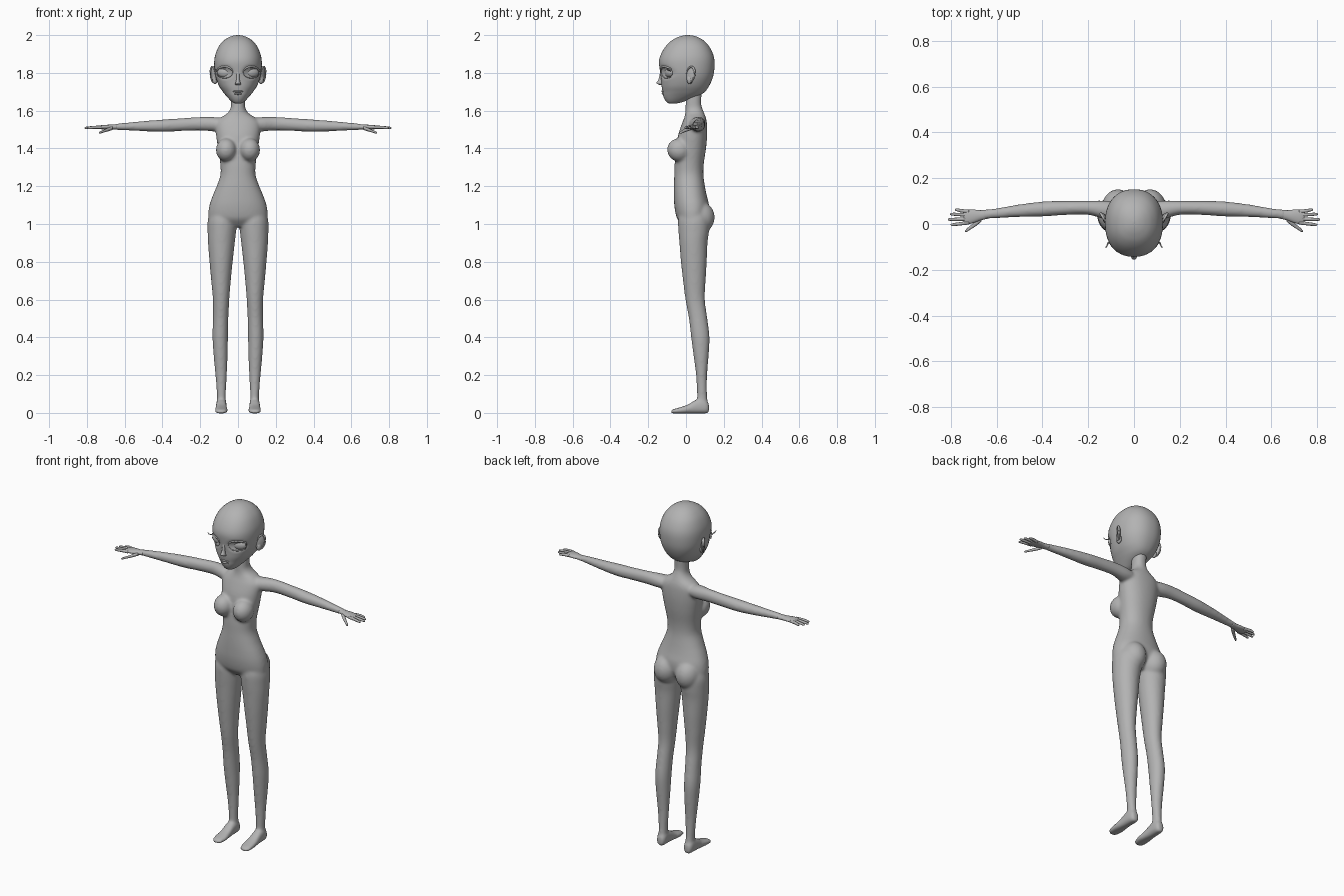
import bpy, bmesh, math
from mathutils import Vector, Matrix
from mathutils.bvhtree import BVHTree

if "Cube" in bpy.data.objects:
    bpy.data.objects.remove(bpy.data.objects["Cube"])

skin = bpy.data.materials.new("plain grey")
skin.diffuse_color = (0.45, 0.45, 0.45, 1)
skin.use_nodes = True
skin.node_tree.nodes["Principled BSDF"].inputs["Base Color"].default_value = skin.diffuse_color


def spline(rows, sub):
    """Catmull-Rom interpolation of section rows."""
    out = []
    for i in range(len(rows) - 1):
        p = [rows[max(i - 1, 0)], rows[i], rows[i + 1], rows[min(i + 2, len(rows) - 1)]]
        for k in range(sub):
            t = k / sub
            out.append([0.5 * (2 * b + (c - a) * t + (2 * a - 5 * b + 4 * c - d) * t * t
                               + (3 * b - a - 3 * c + d) * t ** 3) for a, b, c, d in zip(*p)])
    return out + [list(rows[-1])]


def loft(bm, rows, axis, side=1, power=2.0, seg=32, sub=4):
    """Closed skin through rows of (position, centre1, centre2, radius1, radius2)."""
    rings = []
    for t, c1, c2, r1, r2 in spline(rows, sub):
        ring = []
        for i in range(seg):
            a = 2 * math.pi * i / seg
            c, s = math.cos(a), math.sin(a)
            u = c1 + r1 * math.copysign(abs(c) ** (2 / power), c)
            v = c2 + r2 * math.copysign(abs(s) ** (2 / power), s)
            x, y, z = {"x": (t, u, v), "y": (u, t, v), "z": (u, v, t)}[axis]
            ring.append(bm.verts.new((x * side, y, z)))
        rings.append(ring)
    for a, b in zip(rings, rings[1:]):
        for i in range(seg):
            j = (i + 1) % seg
            bm.faces.new((a[i], a[j], b[j], b[i]))
    bm.faces.new(rings[0])
    bm.faces.new(rings[-1])


def ball(bm, centre, radii, turn=0, tilt=0, seg=32):
    m = (Matrix.Translation(centre) @ Matrix.Rotation(turn, 4, "Z")
         @ Matrix.Rotation(tilt, 4, "X") @ Matrix.Diagonal((*radii, 1)))
    bmesh.ops.create_uvsphere(bm, u_segments=seg, v_segments=seg // 2, radius=1, matrix=m)


def finish(name, bm, mirror=False):
    bmesh.ops.recalc_face_normals(bm, faces=bm.faces)
    me = bpy.data.meshes.new(name)
    bm.to_mesh(me)
    bm.free()
    me.materials.append(skin)
    me.shade_smooth()
    ob = bpy.data.objects.new(name, me)
    bpy.context.collection.objects.link(ob)
    if mirror:
        ob.modifiers.new("mirror", "MIRROR")
    return ob


def span(t, lo1, hi1, lo2, hi2):
    """Section row from its extents."""
    return (t, (lo1 + hi1) / 2, (lo2 + hi2) / 2, (hi1 - lo1) / 2, (hi2 - lo2) / 2)


# Body: torso, neck, legs, feet and arms fused into one smooth skin
bm = bmesh.new()
torso = [(0.985, .05, -.01, .08), (1.02, .145, -.042, .105), (1.05, .157, -.054, .12),
         (1.1, .151, -.062, .122), (1.15, .134, -.064, .11), (1.2, .113, -.064, .1),
         (1.26, .093, -.062, .092), (1.32, .094, -.06, .094), (1.4, .106, -.052, .106),
         (1.47, .116, -.042, .112), (1.53, .118, -.022, .111), (1.56, .095, -.01, .106),
         (1.585, .058, -.004, .097), (1.61, .04, -.003, .087), (1.64, .037, -.002, .08),
         (1.71, .037, .0, .085)]
loft(bm, [span(z, -w, w, f, b) for z, w, f, b in torso], "z", power=2.2, seg=48)
leg = [(.03, .062, .112, .06, .116), (.1, .064, .112, .058, .112), (.2, .059, .12, .053, .112),
       (.3, .055, .129, .04, .12), (.4, .053, .135, .027, .125), (.5, .051, .133, .015, .113),
       (.6, .046, .133, -.003, .1), (.7, .038, .142, -.016, .104), (.8, .028, .151, -.027, .11),
       (.9, .017, .159, -.035, .114), (.96, .01, .161, -.04, .122), (1.02, .006, .16, -.042, .125),
       (1.07, .02, .145, -.03, .11)]
foot = [(-.08, .075, .105, -.003, .012), (-.066, .06, .119, -.003, .02), (-.03, .054, .123, -.003, .03),
        (.01, .057, .12, -.003, .044), (.05, .06, .117, -.003, .068), (.09, .06, .116, -.003, .075),
        (.115, .065, .11, -.003, .06), (.122, .075, .1, .01, .04)]
arm = [(.04, .05, 1.525, .04, .03), (.12, .06, 1.528, .042, .038), (.2, .071, 1.531, .031, .036),
       (.3, .07, 1.526, .031, .034), (.39, .066, 1.521, .033, .033), (.5, .058, 1.518, .028, .027),
       (.6, .047, 1.516, .022, .02), (.66, .041, 1.514, .021, .015)]
for s in (1, -1):
    loft(bm, [span(*r) for r in leg], "z", s)
    loft(bm, [span(*r) for r in foot], "y", s, power=2.6)
    loft(bm, arm, "x", s)
    ball(bm, (.062 * s, -.036, 1.392), (.055, .064, .062), tilt=-.25)   # bust
    ball(bm, (.07 * s, .072, 1.035), (.07, .08, .085))                  # seat
body = finish("body", bm)
rm = body.modifiers.new("fuse", "REMESH")
rm.mode, rm.voxel_size, rm.use_smooth_shade = "VOXEL", 0.007, True
sm = body.modifiers.new("soften", "SMOOTH")
sm.factor, sm.iterations = 0.5, 12

# Hands: palm, four fingers and thumb
bm = bmesh.new()
loft(bm, [(.64, .043, 1.514, .02, .014), (.67, .038, 1.513, .022, .013), (.7, .034, 1.513, .029, .012),
          (.73, .03, 1.512, .032, .01), (.745, .03, 1.511, .028, .006)], "x", seg=20)
for y0, y1, tip in ((.054, .062, .782), (.039, .043, .803), (.022, .02, .812), (.006, -.003, .8)):
    loft(bm, [(.72, y0, 1.512, .008, .008), (.755, (y0 + y1) / 2, 1.512, .0075, .008),
              (tip - .008, y1, 1.509, .006, .006), (tip, y1, 1.508, .002, .002)], "x", seg=12)
loft(bm, [(.665, .025, 1.508, .013, .01), (.69, .003, 1.499, .012, .009), (.712, -.014, 1.491, .009, .007),
          (.731, -.028, 1.484, .007, .006), (.737, -.032, 1.482, .002, .002)], "x", seg=12)
finish("hand", bm, mirror=True)

# Head: smooth skull tapering to the chin, with shallow eye sockets
skull = [(1.638, .016, -.09, -.05), (1.645, .03, -.102, -.02), (1.66, .046, -.113, .02),
         (1.68, .064, -.121, .07), (1.7, .08, -.124, .1), (1.73, .1, -.129, .122),
         (1.77, .116, -.132, .14), (1.81, .124, -.138, .149), (1.86, .126, -.143, .151),
         (1.9, .119, -.132, .143), (1.94, .102, -.108, .123), (1.97, .077, -.078, .095),
         (1.988, .05, -.046, .066), (1.997, .025, -.018, .038), (2.0, .004, .006, .014)]
bm = bmesh.new()
loft(bm, [span(z, -w, w, f, b) for z, w, f, b in skull], "z", power=2.25, seg=80, sub=5)
for v in bm.verts:
    d = ((abs(v.co.x) - .07) / .05) ** 2 + ((v.co.z - 1.803) / .038) ** 2
    if v.co.y < 0 and d < 1:
        v.co.y += .016 * (1 - d)
tree = BVHTree.FromBMesh(bm)
finish("head", bm)


def face_y(x, z):
    hit = tree.ray_cast(Vector((x, -1, z)), Vector((0, 1, 0)))[0]
    return min(hit.y if hit else -.08, -.08)


# Eyes
bm = bmesh.new()
ball(bm, (.071, face_y(.071, 1.802) + .012, 1.802), (.04, .02, .027), turn=.35)
finish("eyeball", bm, mirror=True)


def tube(name, points, radius):
    """Tapered round strand through points, on both sides."""
    bm = bmesh.new()
    rings = []
    pts = [Vector(p) for p in points]
    for i, p in enumerate(pts):
        d = (pts[min(i + 1, len(pts) - 1)] - pts[max(i - 1, 0)]).normalized()
        q = d.to_track_quat("Z", "Y")
        r = radius * (.3 + .7 * math.sin(math.pi * i / (len(pts) - 1)))
        rings.append([bm.verts.new(p + q @ Vector((r * math.cos(a * math.pi / 4),
                                                   r * math.sin(a * math.pi / 4), 0))) for a in range(8)])
    for a, b in zip(rings, rings[1:]):
        for i in range(8):
            j = (i + 1) % 8
            bm.faces.new((a[i], a[j], b[j], b[i]))
    bm.faces.new(rings[0])
    bm.faces.new(rings[-1])
    finish(name, bm, mirror=True)


# Eyelids, with the upper lash sweeping out past the corner
def lid(start, end, wide, high):
    pts = []
    for i in range(15):
        a = math.radians(start + (end - start) * i / 14)
        x, z = .071 + wide * math.cos(a), 1.802 + high * math.sin(a)
        pts.append((x, face_y(x, z) - .001, z))
    return pts


tube("upper_lash", [(.125, -.102, 1.826), (.12, -.1, 1.818)] + lid(15, 185, .043, .031), .006)
tube("lower_lid", lid(190, 350, .042, .029), .003)

# Nose and lips
bm = bmesh.new()
loft(bm, [(1.735, 0, -.128, .008, .008), (1.74, 0, -.134, .015, .014), (1.748, 0, -.138, .013, .018),
          (1.765, 0, -.134, .009, .012), (1.8, 0, -.13, .008, .008), (1.825, 0, -.13, .006, .004)],
     "z", seg=20)
finish("nose", bm)
bm = bmesh.new()
ball(bm, (0, -.121, 1.702), (.027, .01, .0055), seg=20)
ball(bm, (0, -.118, 1.69), (.022, .011, .0065), seg=20)
finish("lips", bm)

# Ears: flared shell with a raised rim
bm = bmesh.new()
ball(bm, (.128, .025, 1.79), (.009, .026, .044), turn=-.5, tilt=-.2)
ball(bm, (.122, .02, 1.765), (.014, .016, .025))
finish("ear", bm, mirror=True)
rim = []
for i in range(17):
    a = math.radians(-70 + 250 * i / 16)
    v = Vector((.004, .025 * math.cos(a), .043 * math.sin(a)))
    v = Matrix.Rotation(-.5, 3, "Z") @ Matrix.Rotation(-.2, 3, "X") @ v
    rim.append(v + Vector((.129, .025, 1.79)))
tube("ear_rim", rim, .006)
